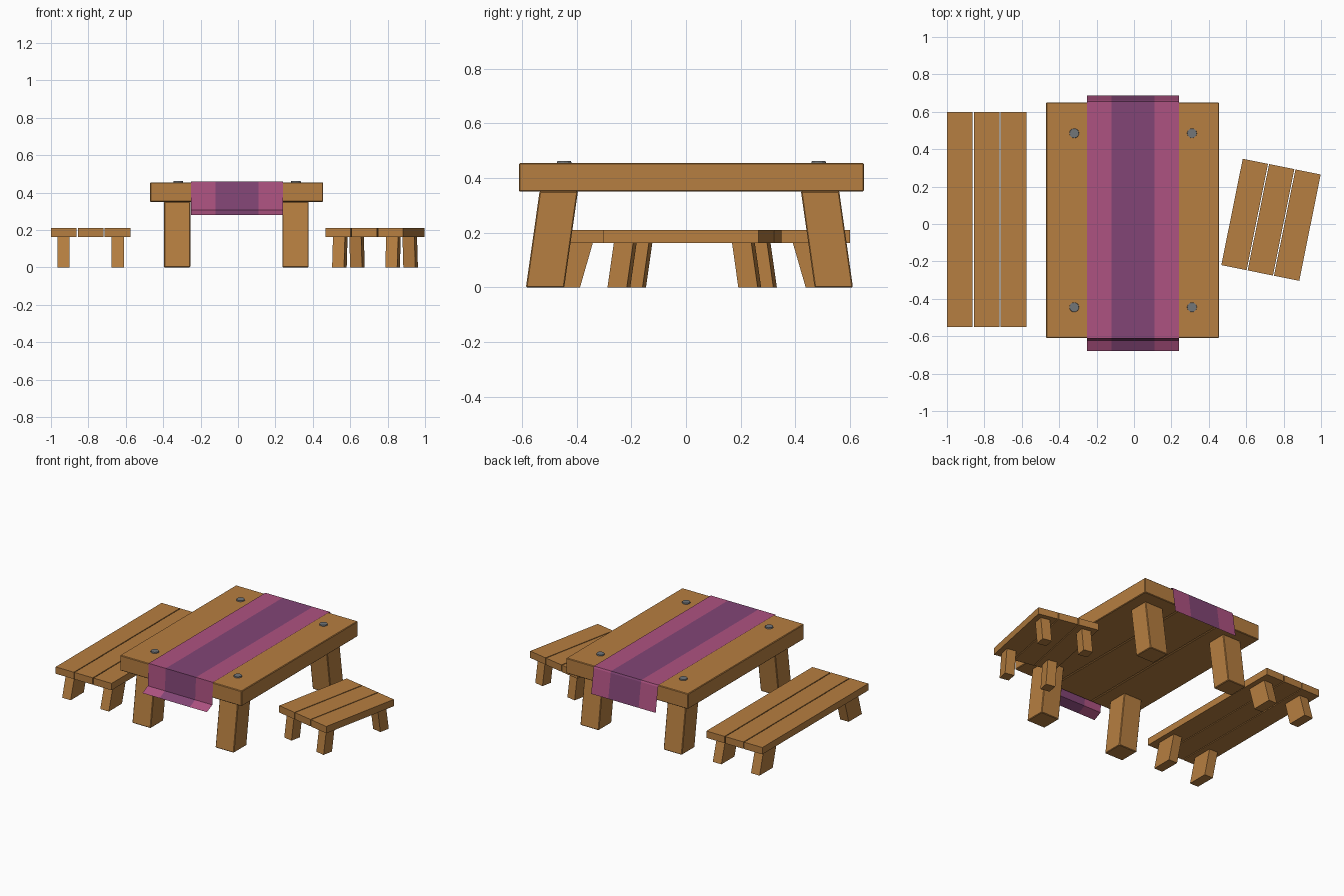
import bpy, bmesh, math
from mathutils import Matrix

if "Cube" in bpy.data.objects:
    bpy.data.objects.remove(bpy.data.objects["Cube"])


def material(name, rgb):
    m = bpy.data.materials.new(name)
    m.diffuse_color = (*rgb, 1)
    m.use_nodes = True
    m.node_tree.nodes["Principled BSDF"].inputs["Base Color"].default_value = m.diffuse_color
    return m


WOOD = material("warm wood", (0.47, 0.21, 0.052))
PINK = material("pink cloth", (0.42, 0.085, 0.22))
PURPLE = material("purple cloth", (0.225, 0.06, 0.18))
GREY = material("bolt grey", (0.17, 0.18, 0.19))


def finish(name, bm, mats, matrix=Matrix()):
    me = bpy.data.meshes.new(name)
    bm.to_mesh(me)
    bm.free()
    for m in mats:
        me.materials.append(m)
    ob = bpy.data.objects.new(name, me)
    ob.matrix_world = matrix
    bpy.context.collection.objects.link(ob)
    return ob


def beam(name, x, y, z, lean=0.0, matrix=Matrix(), bevel=0.0):
    """Box between (min, max) ranges; lean shifts the bottom along y."""
    bm = bmesh.new()
    bmesh.ops.create_cube(bm, size=1)
    for v in bm.verts:
        low = v.co.z < 0
        v.co = (x[v.co.x > 0], y[v.co.y > 0] + (lean if low else 0), z[v.co.z > 0])
    ob = finish(name, bm, [WOOD], matrix)
    if bevel:
        mod = ob.modifiers.new("soft edge", 'BEVEL')
        mod.width = bevel
        mod.segments = 1
    return ob


def planks(name, x0, x1, y, z, gap, matrix=Matrix(), bevel=0.0):
    w = (x1 - x0 - 2 * gap) / 3
    for i in range(3):
        a = x0 + i * (w + gap)
        beam(f"{name}_{i + 1}", (a, a + w), y, z, 0, matrix, bevel)


# table top and splayed legs
planks("table_plank", -0.47, 0.455, (-0.61, 0.65), (0.35, 0.455), 0.004, bevel=0.004)
for side, x in (("left", (-0.395, -0.255)), ("right", (0.237, 0.377))):
    beam(f"table_front_leg_{side}", x, (-0.535, -0.395), (0, 0.352), -0.05, bevel=0.004)
    beam(f"table_back_leg_{side}", x, (0.42, 0.56), (0, 0.352), 0.05, bevel=0.004)

# bolts in the table top
for x in (-0.32, 0.31):
    for y in (-0.445, 0.485):
        bm = bmesh.new()
        bmesh.ops.create_cone(bm, cap_ends=True, segments=12, radius1=0.028,
                              radius2=0.025, depth=0.02)
        finish("table_bolt", bm, [GREY], Matrix.Translation((x, y, 0.453)))

# cloth runner: side profile swept across x, middle strip purple
profile = [(-0.68, 0.28), (-0.622, 0.308), (-0.613, 0.459),
           (0.655, 0.459), (0.66, 0.448), (0.686, 0.28)]
xs = [-0.25, -0.12, 0.11, 0.24]
bm = bmesh.new()
rows = [[bm.verts.new((x, y, z)) for x in xs] for y, z in profile]
for r0, r1 in zip(rows, rows[1:]):
    for i in range(3):
        f = bm.faces.new((r0[i], r0[i + 1], r1[i + 1], r1[i]))
        f.material_index = 1 if i == 1 else 0
finish("table_runner", bm, [PINK, PURPLE])


# benches: same design, the short one is half as long and turned
def bench(name, matrix, k):
    planks(f"{name}_plank", -0.2125, 0.2125, (-0.29 * k, 0.29 * k), (0.163, 0.21), 0.006, matrix)
    for sx in (-1, 1):
        for sy in (-1, 1):
            x = sorted((sx * 0.1125, sx * 0.1775))
            y = sorted((sy * 0.184 * k, sy * 0.256 * k))
            beam(f"{name}_leg", x, y, (0, 0.165), sy * 0.024 * k, matrix)


bench("long_bench", Matrix.Translation((-0.7875, 0.025, 0)), 1.983)
bench("short_bench", Matrix.Translation((0.7325, 0.0225, 0))
      @ Matrix.Rotation(math.radians(-11.4), 4, 'Z'), 1.0)
